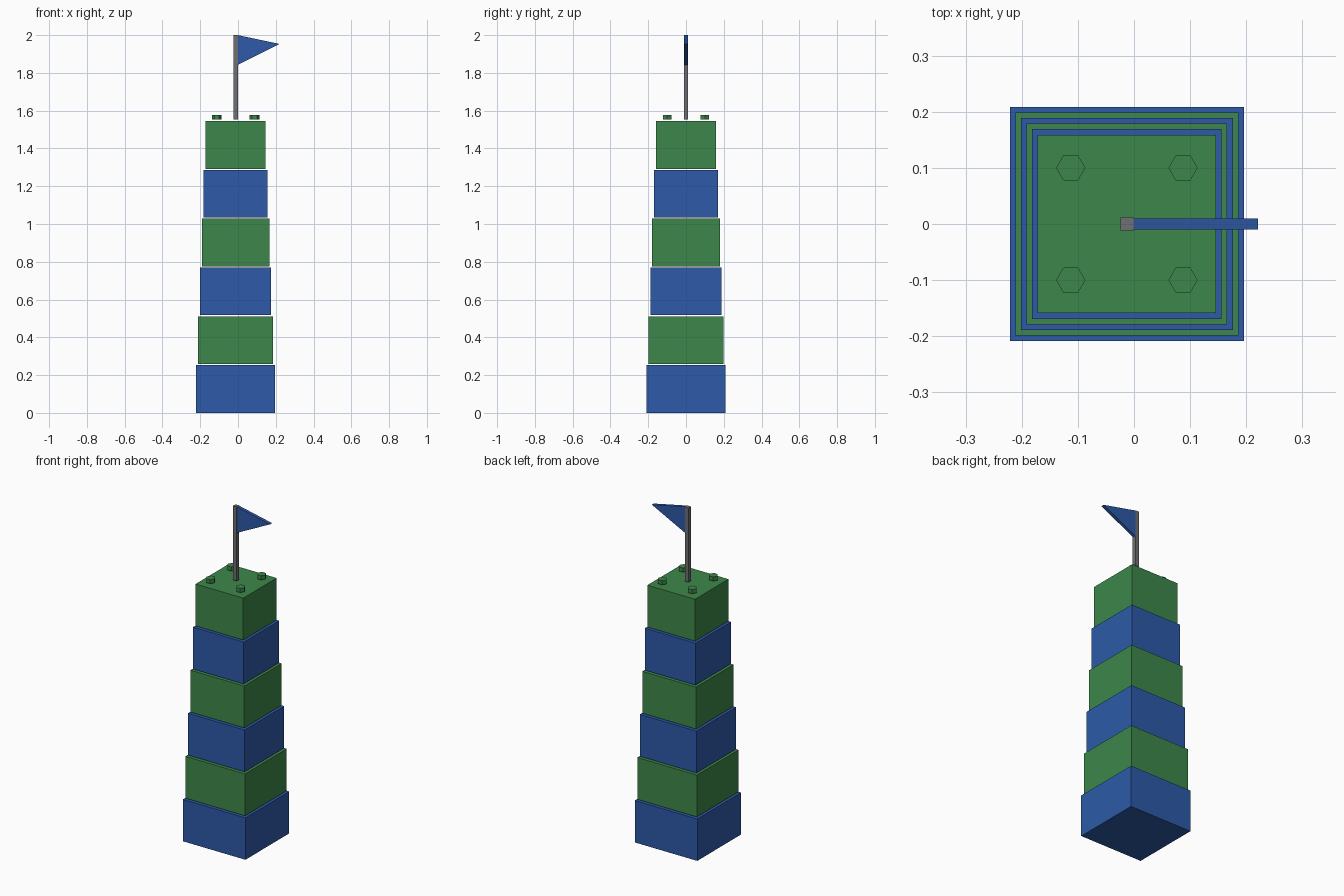
import bpy
import bmesh
from mathutils import Matrix

default = bpy.data.objects.get("Cube")
if default:
    bpy.data.objects.remove(default, do_unlink=True)


def material(name, rgb):
    mat = bpy.data.materials.new(name)
    mat.use_nodes = True
    mat.diffuse_color = (*rgb, 1)
    mat.node_tree.nodes["Principled BSDF"].inputs["Base Color"].default_value = (*rgb, 1)
    return mat


BLUE = material("blue", (0.026, 0.102, 0.392))
GREEN = material("green", (0.047, 0.242, 0.069))
GREY = material("grey", (0.16, 0.16, 0.17))


def finish(name, bm, mat):
    bmesh.ops.recalc_face_normals(bm, faces=bm.faces)
    mesh = bpy.data.meshes.new(name)
    bm.to_mesh(mesh)
    bm.free()
    mesh.materials.append(mat)
    obj = bpy.data.objects.new(name, mesh)
    bpy.context.collection.objects.link(obj)
    return obj


def box(name, x, half, bottom, top, mat):
    bm = bmesh.new()
    size = Matrix.Diagonal((2 * half, 2 * half, top - bottom, 1))
    place = Matrix.Translation((x, 0, (bottom + top) / 2))
    bmesh.ops.create_cube(bm, size=1, matrix=place @ size)
    return finish(name, bm, mat)


AXIS = -0.0127      # tower centre line in x
PITCH = 0.2585      # block spacing, leaving a thin gap
HEIGHT = 0.2525
DECK = 1.552        # underside of studs and pole

# Stacked blocks, shrinking upward in alternating colours
for i in range(6):
    box(f"tower_block_{i + 1}", AXIS, 0.2085 - 0.0099 * i,
        i * PITCH, i * PITCH + HEIGHT, GREEN if i % 2 else BLUE)

# Hexagonal studs near the corners of the top block
for side, sx in (("left", 1), ("right", -1)):
    for end, sy in (("front", -1), ("back", 1)):
        bm = bmesh.new()
        bmesh.ops.create_cone(
            bm, cap_ends=True, segments=6, radius1=0.026, radius2=0.026, depth=0.025,
            matrix=Matrix.Translation((AXIS + sx * 0.1, sy * 0.1, DECK + 0.0125))
            @ Matrix.Rotation(1.5707963, 4, "Z"))
        finish(f"stud_{end}_{side}", bm, GREEN)

# Square flag pole
box("flag_pole", AXIS, 0.0118, DECK, 2.0, GREY)

# Triangular pennant with thickness
bm = bmesh.new()
corners = [(-0.001, 2.0), (0.221, 1.953), (-0.001, 1.842)]
face = bm.faces.new([bm.verts.new((x, -0.0095, z)) for x, z in corners])
extruded = bmesh.ops.extrude_face_region(bm, geom=[face])["geom"]
bmesh.ops.translate(bm, vec=(0, 0.019, 0),
                    verts=[v for v in extruded if isinstance(v, bmesh.types.BMVert)])
finish("pennant", bm, BLUE)
